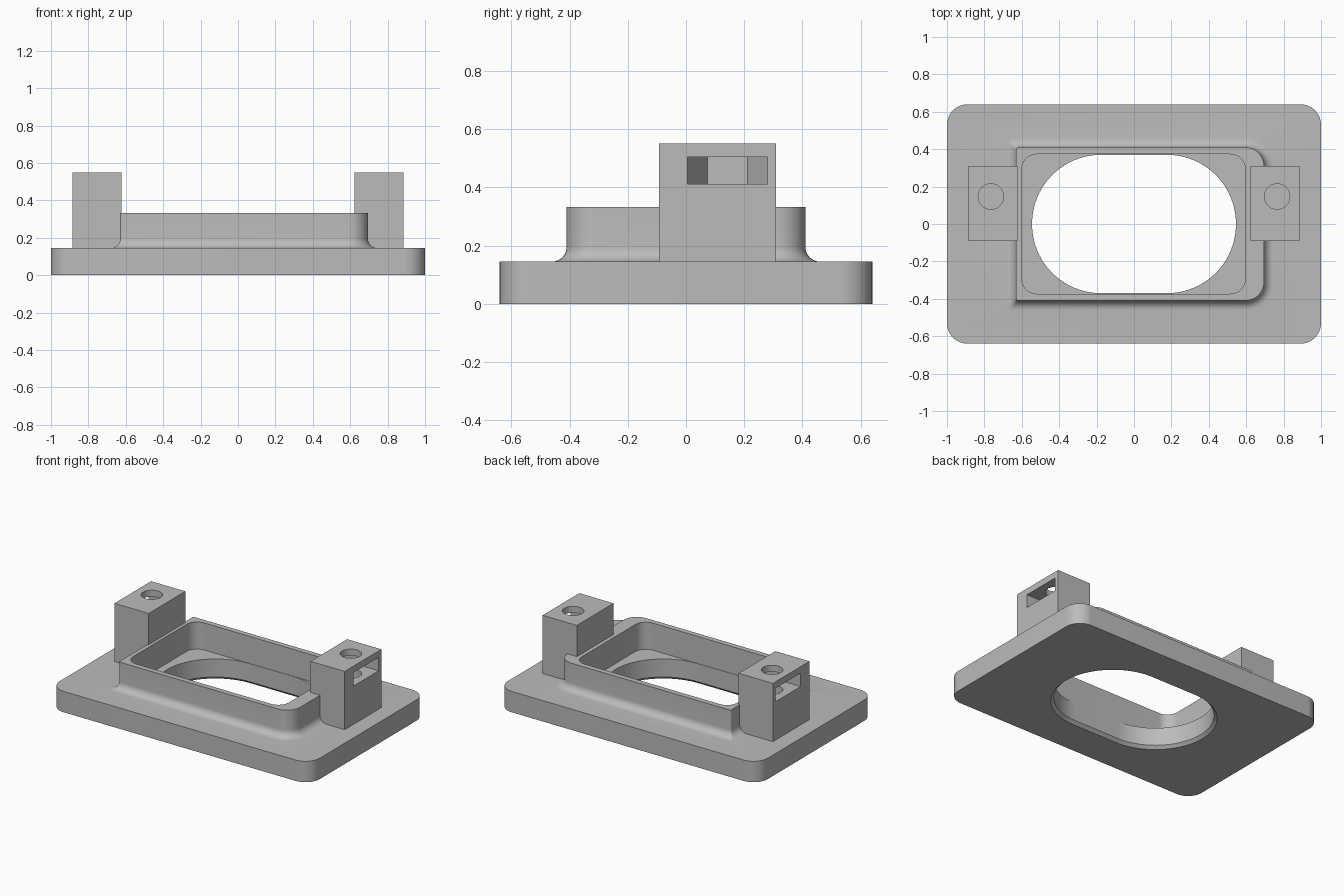
import bpy, bmesh
from math import sin, cos, pi

if "Cube" in bpy.data.objects:
    bpy.data.objects.remove(bpy.data.objects["Cube"])

grey = bpy.data.materials.new("plain grey")
grey.diffuse_color = (0.5, 0.5, 0.5, 1)
grey.use_nodes = True
grey.node_tree.nodes["Principled BSDF"].inputs["Base Color"].default_value = grey.diffuse_color


def rounded(x0, x1, y0, y1, r_left, r_right, n=12):
    """Rounded rectangle outline with separate left and right corner radii."""
    pts = []
    corners = [(x1 - r_right, y1 - r_right, r_right), (x0 + r_left, y1 - r_left, r_left),
               (x0 + r_left, y0 + r_left, r_left), (x1 - r_right, y0 + r_right, r_right)]
    for k, (cx, cy, r) in enumerate(corners):
        for i in range(n + 1):
            a = (k + i / n) * pi / 2
            pts.append((cx + r * cos(a), cy + r * sin(a)))
    return pts


def loft(name, rings):
    """Closed solid through a stack of (outline, z) rings."""
    bm = bmesh.new()
    loops = [[bm.verts.new((x, y, z)) for x, y in pts] for pts, z in rings]
    n = len(loops[0])
    for a, b in zip(loops, loops[1:]):
        for i in range(n):
            j = (i + 1) % n
            bm.faces.new((a[i], a[j], b[j], b[i]))
    bm.faces.new(loops[0][::-1])
    bm.faces.new(loops[-1])
    bmesh.ops.recalc_face_normals(bm, faces=bm.faces)
    me = bpy.data.meshes.new(name)
    bm.to_mesh(me)
    bm.free()
    me.materials.append(grey)
    ob = bpy.data.objects.new(name, me)
    bpy.context.collection.objects.link(ob)
    return ob


def prism(name, pts, z0, z1):
    return loft(name, [(pts, z0), (pts, z1)])


def combine(target, other, operation):
    """Apply a boolean and discard the helper."""
    mod = target.modifiers.new("bool", 'BOOLEAN')
    mod.operation, mod.solver, mod.object = operation, 'EXACT', other
    bpy.context.view_layer.objects.active = target
    bpy.ops.object.modifier_apply(modifier=mod.name)
    bpy.data.objects.remove(other, do_unlink=True)


TOP = 0.145   # top of the base plate
F = 0.05      # fillet radius around the rim

# Base plate
body = prism("base_plate", rounded(-1, 1, -0.64, 0.64, 0.11, 0.11), 0, TOP)


# Raised rim with a concave fillet at its foot
def rim_outline(e):
    return rounded(-0.63 - e, 0.695 + e, -0.41 - e, 0.41 + e, 0.012 + e * 0.3, 0.1 + e)


rings = [(rim_outline(F), 0.1)]
for i in range(9):
    a = i / 8 * pi / 2
    rings.append((rim_outline(F * (1 - sin(a))), TOP + F * (1 - cos(a))))
rings.append((rim_outline(0), 0.333))
combine(body, loft("rim", rings), 'UNION')

# Screw posts
for s in (-1, 1):
    xa, xb = sorted((s * 0.622, s * 0.885))
    post = prism("post", [(xa, -0.092), (xb, -0.092), (xb, 0.31), (xa, 0.31)], 0.1, 0.55)
    combine(body, post, 'UNION')

# Rectangular pocket down to the plate top
combine(body, prism("pocket", rounded(-0.6, 0.595, -0.373, 0.373, 0.08, 0.08), TOP, 0.6), 'DIFFERENCE')


# Oval opening with a chamfer underneath
def oval(e):
    return rounded(-0.545 - e, 0.545 + e, -0.37 - e, 0.37 + e, 0.369 + e, 0.369 + e, 20)


combine(body, loft("opening", [(oval(0.03), -0.01), (oval(0), 0.02), (oval(0), 0.25)]), 'DIFFERENCE')

# Nut slots open to the sides, and vertical screw holes
for s in (-1, 1):
    cx, cy, r = 0.762, 0.143, 0.1375
    slot = [(1.0, cy - r), (1.0, cy + r), (cx, cy + r), (cx - r * 0.866, cy + r / 2),
            (cx - r * 0.866, cy - r / 2), (cx, cy - r)]
    combine(body, prism("nut_slot", [(s * x, y) for x, y in slot], 0.412, 0.505), 'DIFFERENCE')
    circle = [(s * 0.765 + 0.068 * cos(i * pi / 20), 0.147 + 0.068 * sin(i * pi / 20)) for i in range(40)]
    combine(body, prism("screw_hole", circle, 0.2, 0.6), 'DIFFERENCE')

# Smooth the curved walls, keep edges sharp
body.name = "mounting_frame"
bpy.ops.object.select_all(action='DESELECT')
body.select_set(True)
bpy.context.view_layer.objects.active = body
bpy.ops.object.shade_smooth_by_angle(angle=0.5)
